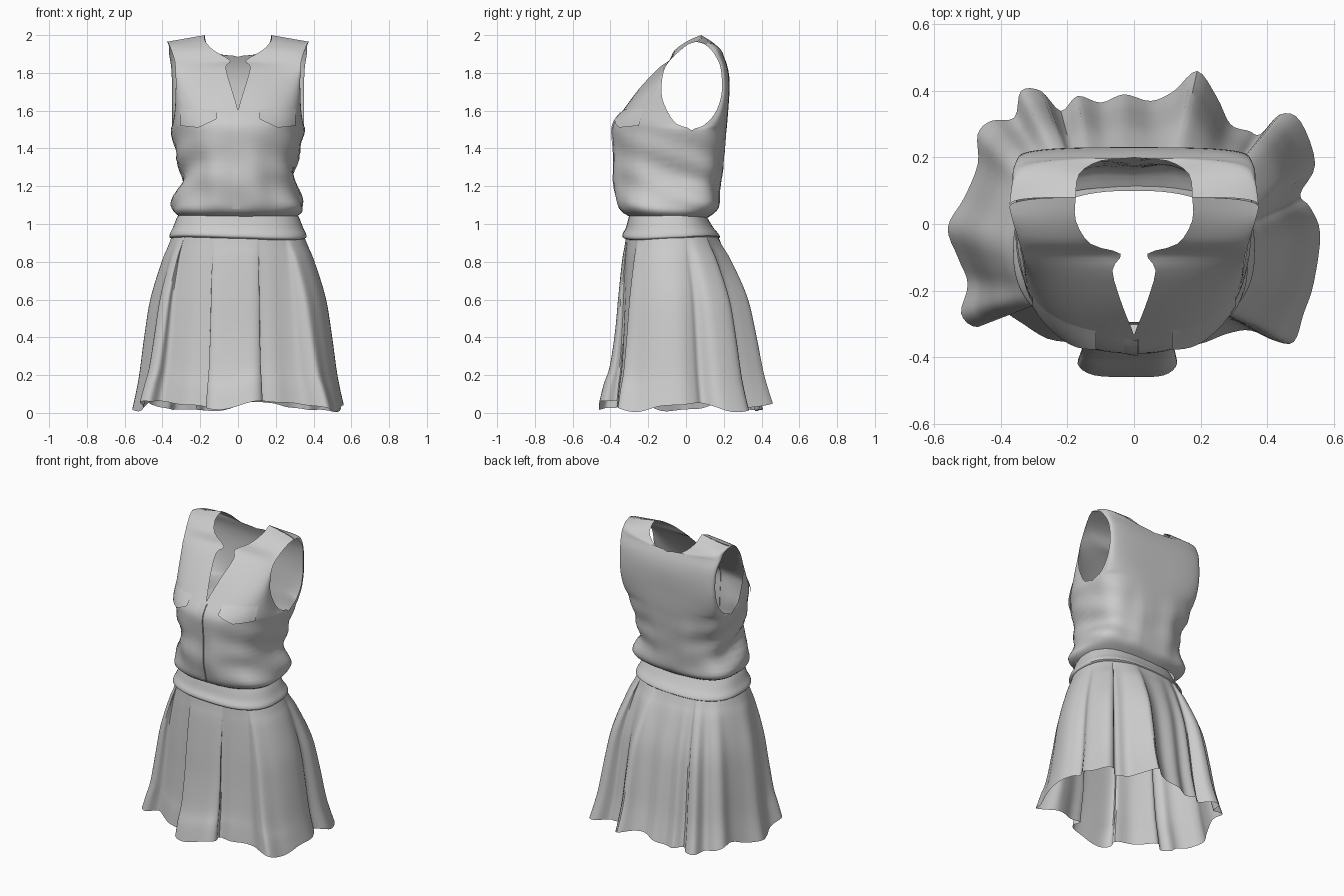
import bpy, bmesh, math
from mathutils import Vector
from mathutils.bvhtree import BVHTree

if "Cube" in bpy.data.objects:
    bpy.data.objects.remove(bpy.data.objects["Cube"])


def catmull(rows, k, closed=False):
    """Smoothly resample a list of equal-length tuples, k steps per span."""
    n, out = len(rows), []
    get = (lambda i: rows[i % n]) if closed else (lambda i: rows[min(max(i, 0), n - 1)])
    for i in range(n if closed else n - 1):
        for s in range(k):
            t = s / k
            out.append([0.5 * (2 * b + (c - a) * t + (2 * a - 5 * b + 4 * c - d) * t * t
                               + (3 * b - a - 3 * c + d) * t ** 3)
                        for a, b, c, d in zip(get(i - 1), get(i), get(i + 1), get(i + 2))])
    if not closed:
        out.append(list(rows[-1]))
    return out


def add_grid(bm, grid, wrap=False):
    """Skin a grid of points with quads."""
    vs = [[bm.verts.new(p) for p in row] for row in grid]
    m = len(vs[0])
    for a, b in zip(vs, vs[1:]):
        for j in range(m if wrap else m - 1):
            k = (j + 1) % m
            bm.faces.new((a[j], a[k], b[k], b[j]))


def finish(bm, name, angle=40):
    bmesh.ops.remove_doubles(bm, verts=bm.verts, dist=0.0004)
    bmesh.ops.recalc_face_normals(bm, faces=bm.faces)
    me = bpy.data.meshes.new(name)
    bm.to_mesh(me)
    bm.free()
    ob = bpy.data.objects.new(name, me)
    bpy.context.collection.objects.link(ob)
    bpy.ops.object.select_all(action='DESELECT')
    ob.select_set(True)
    bpy.context.view_layer.objects.active = ob
    bpy.ops.object.shade_smooth_by_angle(angle=math.radians(angle))
    return ob


def sgn_pow(v, e):
    return math.copysign(abs(v) ** e, v)


def ring_point(a, x, yf, yb, cy, e=0.8):
    """Point on a rounded-box ring, a = angle from +x."""
    s = sgn_pow(math.sin(a), e)
    return x * sgn_pow(math.cos(a), e), cy + s * ((yb - cy) if s > 0 else (cy - yf))


# Bodice: each row runs from centre/neck edge (x,y,z) to side/armhole edge (x,y,z)
front_rows = [
    (0, -.30, 1.04, .31, -.09, 1.04), (0, -.345, 1.07, .345, -.08, 1.07),
    (0, -.365, 1.13, .345, -.07, 1.12), (0, -.385, 1.22, .295, -.06, 1.22),
    (0, -.38, 1.32, .305, -.04, 1.31), (0, -.385, 1.42, .335, 0, 1.41),
    (0, -.39, 1.50, .355, .03, 1.495), (0, -.375, 1.55, .345, -.05, 1.53),
    (0, -.335, 1.60, .335, -.10, 1.60), (.035, -.245, 1.72, .33, -.13, 1.69),
    (.065, -.14, 1.83, .33, -.12, 1.80), (.04, -.09, 1.865, .335, -.09, 1.86),
    (.13, -.06, 1.92, .35, -.04, 1.91), (.175, .01, 1.97, .365, .01, 1.95),
    (.175, .08, 2.0, .375, .05, 1.965)]
back_rows = [
    (0, .11, 1.03), (0, .16, 1.07), (0, .175, 1.14), (0, .18, 1.22),
    (0, .195, 1.32), (0, .205, 1.42), (0, .215, 1.50)]
back_rows = [b + f[3:] for b, f in zip(back_rows, front_rows)] + [
    (0, .22, 1.56, .35, .09, 1.52), (0, .225, 1.63, .35, .15, 1.58),
    (0, .23, 1.70, .35, .185, 1.67), (0, .23, 1.77, .35, .19, 1.76),
    (0, .22, 1.83, .355, .18, 1.84), (0, .20, 1.885, .365, .15, 1.90),
    (.10, .19, 1.90, .365, .12, 1.935), (.165, .15, 1.955, .37, .09, 1.955),
    (.175, .08, 2.0, .375, .05, 1.965)]


def quarter(rows, e, side):
    grid = []
    for xi, yi, zi, xo, yo, zo in catmull(rows, 3):
        xi = max(xi, 0)
        line = []
        for j in range(17):
            a = j / 16 * math.pi / 2
            s, c = sgn_pow(math.sin(a), e), sgn_pow(max(math.cos(a), 0), e)
            line.append((side * (xi + (xo - xi) * s), yo + (yi - yo) * c,
                         zi + (zo - zi) * s))
        grid.append(line)
    return grid


bm = bmesh.new()
for side in (1, -1):
    add_grid(bm, quarter(front_rows, .85, side))
    add_grid(bm, quarter(back_rows, .62, side))
bmesh.ops.remove_doubles(bm, verts=bm.verts, dist=0.0004)
# Cloth folds: slanted at the sides, vertical down the back
for v in bm.verts:
    x, y, z = v.co
    w = max(0, min(1, (1.5 - z) / .15)) * max(0, min(1, (z - 1.04) / .06))
    r = Vector((x, y + .08, 0)).normalized()
    amp = .011 * math.sin(34 * z + 14 * y + (1.5 if x < 0 else 0)) * abs(r.x)
    amp += .006 * math.cos(32 * x + 3 * z)
    v.co += r * amp * w
bodice_tree = BVHTree.FromBMesh(bm)
finish(bm, "bodice", 50)


def drape(x, z, off):
    hit = bodice_tree.ray_cast(Vector((x, -1, z)), Vector((0, 1, 0)))[0]
    return (x, (hit.y if hit else -.2) - off, z)


# Pocket flaps hanging off the chest
for side, name in ((1, "left_pocket_flap"), (-1, "right_pocket_flap")):
    bm = bmesh.new()
    grid = []
    for i in range(11):
        u = i / 10
        bottom = 1.555 - .045 * min(1, u * 2) + .01 * max(0, u * 2 - 1)
        grid.append([drape(side * (.115 + .19 * u), 1.61 + (bottom - 1.61) * v / 5,
                           .002 + .018 * v / 5) for v in range(6)])
    add_grid(bm, grid)
    finish(bm, name)

# Front placket below the neck slit
bm = bmesh.new()
add_grid(bm, [[drape(x, 1.08 + .51 * i / 24, o) for x, o in
               ((-.03, .0), (-.015, .004), (.012, .007), (.014, -.002))] for i in range(25)])
finish(bm, "placket", 30)

# Waistband
bm = bmesh.new()
band = catmull([(1.065, .305, -.295, .10), (1.03, .325, -.305, .115), (.98, .345, -.318, .145),
                (.95, .36, -.335, .17), (.93, .362, -.335, .18), (.922, .345, -.315, .165)], 3)
add_grid(bm, [[(*ring_point(2 * math.pi * j / 64, x, yf, yb, -.08),
                z + .008 * math.sin(4 * math.pi * j / 64)) for j in range(64)]
              for z, x, yf, yb in band], wrap=True)
finish(bm, "waistband")

# Skirt: waist ring blended into a pleated hem outline
hem = [(0, -.46), (.09, -.455), (.13, -.42), (.118, -.365), (.2, -.36), (.28, -.33),
       (.35, -.32), (.42, -.35), (.48, -.355), (.51, -.27), (.54, -.18), (.56, -.03),
       (.53, .05), (.50, .09), (.545, .18), (.50, .31), (.44, .33), (.38, .27),
       (.345, .28), (.29, .30), (.25, .38), (.19, .46), (.12, .40), (.05, .37),
       (-.03, .39), (-.10, .365), (-.17, .385), (-.22, .34), (-.28, .40), (-.34, .40),
       (-.36, .32), (-.43, .31), (-.47, .27), (-.47, .18), (-.51, .08), (-.56, -.01),
       (-.53, -.10), (-.50, -.18), (-.52, -.27), (-.47, -.31), (-.41, -.26), (-.35, -.29),
       (-.26, -.345), (-.155, -.365), (-.17, -.42), (-.12, -.455)]
flare = catmull([(.95, 0, 0), (.88, .12, .07), (.8, .27, .16), (.6, .55, .3), (.4, .7, .42),
                 (.2, .82, .62), (.1, .9, .84), (0, 1, 1)], 4)
columns = []
for hx, hy in catmull(hem, 4, closed=True):
    a = math.atan2((hy + .02) / .42, hx / .54)
    wx, wy = ring_point(a, .345, -.315, .165, -.08, .85)
    front = max(0, -math.sin(a)) ** 2
    low = .03 + .022 * math.sin(5 * a + 1.2) - .008 * math.cos(11 * a) + .015 * front
    columns.append((hx, hy, wx, wy, front, max(low, 0)))
grid = []
for z, fs, ff in flare:
    row = []
    for hx, hy, wx, wy, front, low in columns:
        f = fs + (ff - fs) * front
        row.append((wx + (hx - wx) * f, wy + (hy - wy) * f, low + z * (.95 - low) / .95))
    grid.append(row)
bm = bmesh.new()
add_grid(bm, grid, wrap=True)
finish(bm, "skirt", 45)
